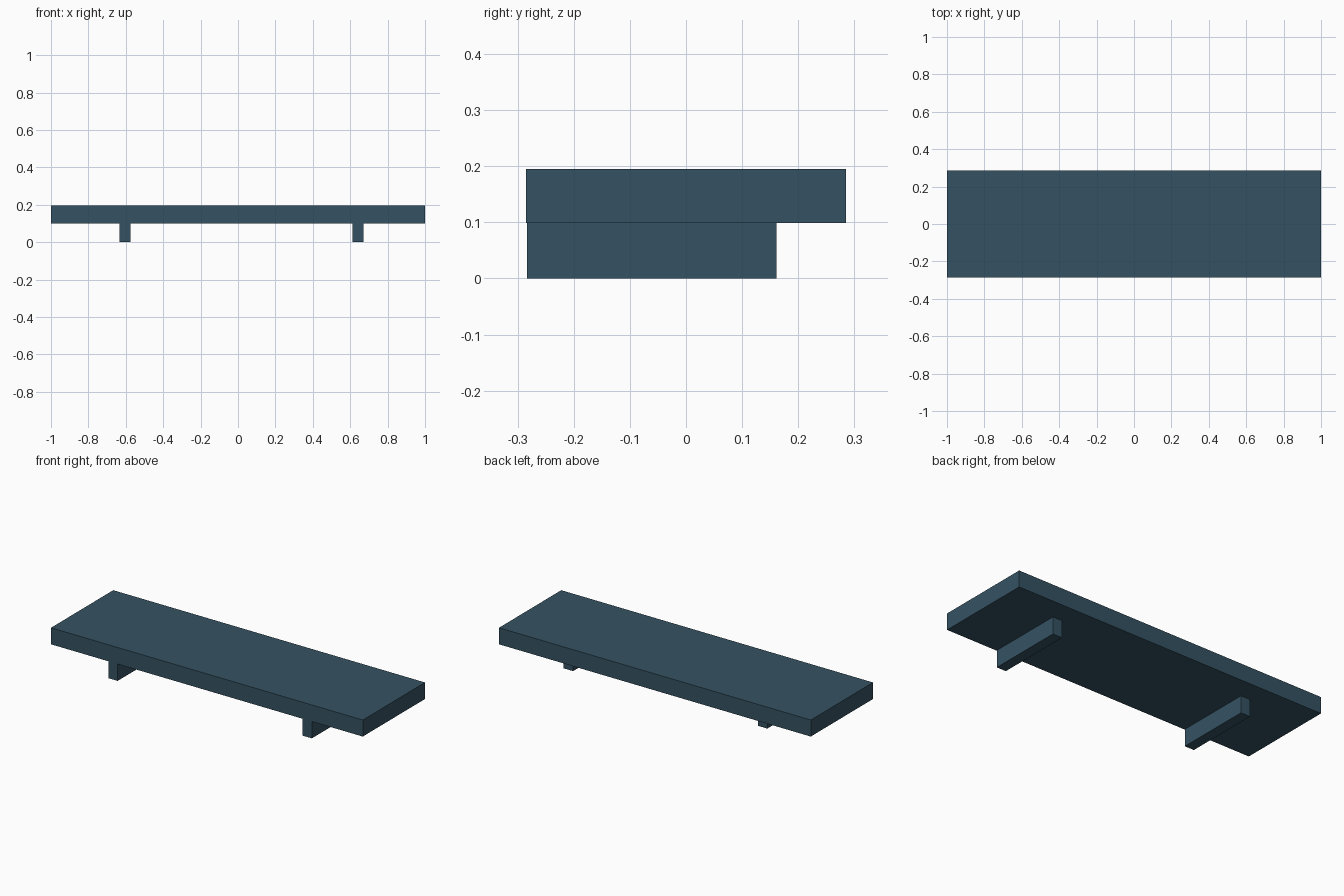
import bpy

if "Cube" in bpy.data.objects:
    bpy.data.objects.remove(bpy.data.objects["Cube"])

# Single slate blue colour
slate = bpy.data.materials.new("slate_blue")
slate.diffuse_color = (0.036, 0.086, 0.124, 1.0)
slate.use_nodes = True
slate.node_tree.nodes["Principled BSDF"].inputs["Base Color"].default_value = slate.diffuse_color


def box(name, x, y, z):
    """Box from (min, max) ranges on each axis."""
    centre = [(a + b) / 2 for a, b in (x, y, z)]
    bpy.ops.mesh.primitive_cube_add(size=1, location=centre)
    ob = bpy.context.object
    ob.name = name
    ob.scale = [b - a for a, b in (x, y, z)]
    bpy.ops.object.transform_apply(location=False, rotation=False, scale=True)
    ob.data.materials.append(slate)
    return ob


# Shelf board
box("board", (-1, 1), (-0.285, 0.285), (0.099, 0.195))

# Two support rails under the board, flush near the front
for side, x in (("left", -0.604), ("right", 0.642)):
    box(side + "_support", (x - 0.03, x + 0.03), (-0.283, 0.161), (0, 0.099))
